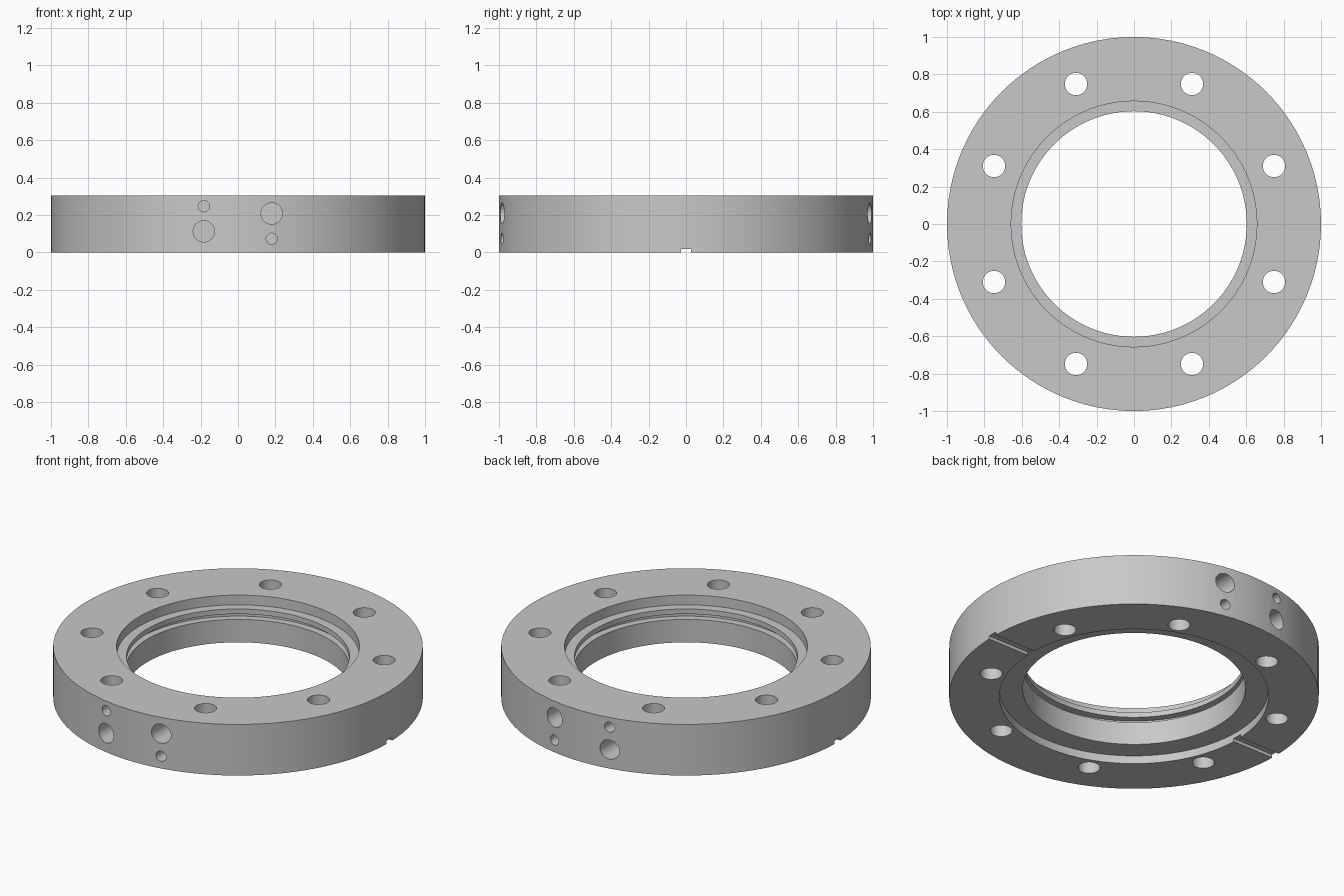
import bpy, bmesh, math
from mathutils import Matrix, Vector

if "Cube" in bpy.data.objects:
    bpy.data.objects.remove(bpy.data.objects["Cube"])

SEG = 96
H = 0.305

steel = bpy.data.materials.new("light_grey_metal")
steel.diffuse_color = (0.58, 0.58, 0.58, 1)
steel.use_nodes = True
steel.node_tree.nodes["Principled BSDF"].inputs["Base Color"].default_value = steel.diffuse_color


def finish(bm, name):
    bmesh.ops.recalc_face_normals(bm, faces=bm.faces)
    mesh = bpy.data.meshes.new(name)
    bm.to_mesh(mesh)
    bm.free()
    mesh.materials.append(steel)
    obj = bpy.data.objects.new(name, mesh)
    bpy.context.collection.objects.link(obj)
    return obj


def revolve(profile, name):
    """Turn a closed (radius, height) outline into a ring."""
    bm = bmesh.new()
    rings = []
    for i in range(SEG):
        a = 2 * math.pi * i / SEG
        rings.append([bm.verts.new((r * math.cos(a), r * math.sin(a), z)) for r, z in profile])
    n = len(profile)
    for i in range(SEG):
        p, q = rings[i], rings[(i + 1) % SEG]
        for k in range(n):
            m = (k + 1) % n
            bm.faces.new((p[k], q[k], q[m], p[m]))
    return finish(bm, name)


def add_cylinder(bm, centre, radius, length, axis, sides=32):
    rot = Matrix.Rotation(math.pi / 2, 4, 'X') if axis == 'Y' else Matrix()
    bmesh.ops.create_cone(bm, cap_ends=True, segments=sides, radius1=radius, radius2=radius,
                          depth=length, matrix=Matrix.Translation(Vector(centre)) @ rot)


# Flange ring: stepped top recess, seal groove in the bore, wide bottom recess
flange = revolve([
    (1.0, 0), (1.0, H), (0.657, H), (0.657, 0.247), (0.603, 0.247),
    (0.603, 0.217), (0.645, 0.217), (0.645, 0.185), (0.603, 0.185),
    (0.603, 0.048), (0.728, 0.048), (0.728, 0)], "flange_ring")

cut = bmesh.new()

# Eight bolt holes
for i in range(8):
    a = math.radians(22.5 + 45 * i)
    add_cylinder(cut, (0.81 * math.cos(a), 0.81 * math.sin(a), H / 2), 0.06, 1, 'Z')

# Paired blind ports on the front and back rim
for side in (-1, 1):
    for x, z, r in ((-0.183, 0.113, 0.057), (-0.183, 0.247, 0.03),
                    (0.18, 0.208, 0.057), (0.18, 0.073, 0.03)):
        add_cylinder(cut, (x, side * 0.95, z), r, 0.3, 'Y')

# Radial slots across the underside
for side in (-1, 1):
    m = Matrix.Translation((side * 0.88, 0, -0.01)) @ Matrix.Diagonal((0.5, 0.056, 0.058, 1))
    bmesh.ops.create_cube(cut, size=1, matrix=m)

cutter = finish(cut, "hole_cutter")
cutter.hide_render = True

mod = flange.modifiers.new("holes", 'BOOLEAN')
mod.operation = 'DIFFERENCE'
mod.solver = 'EXACT'
mod.object = cutter
bpy.context.view_layer.objects.active = flange
flange.select_set(True)
bpy.ops.object.modifier_apply(modifier=mod.name)
bpy.data.objects.remove(cutter)
bpy.ops.object.shade_smooth_by_angle(angle=math.radians(30))
